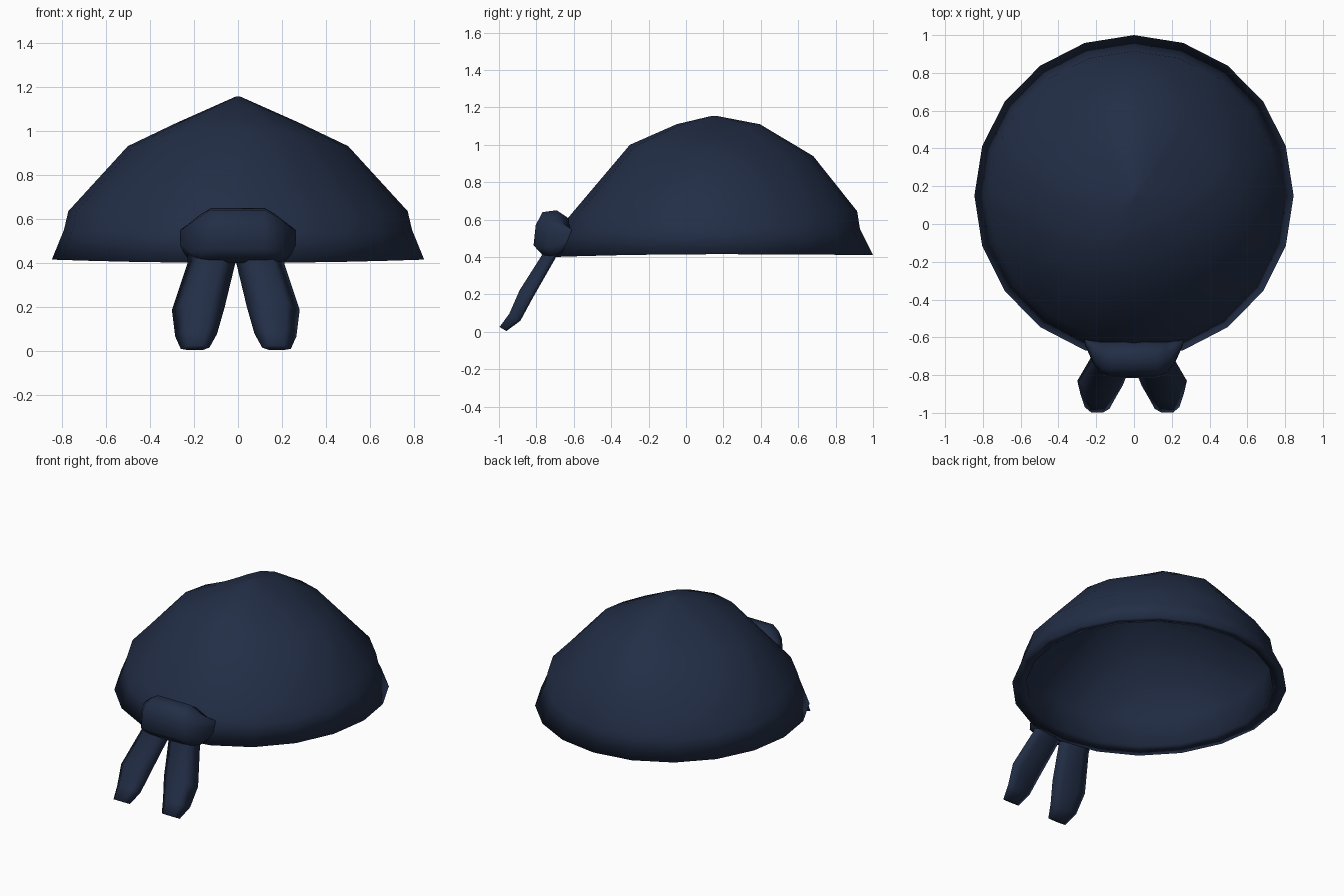
import bpy
import bmesh
from math import sin, cos, pi

cube = bpy.data.objects.get("Cube")
if cube:
    bpy.data.objects.remove(cube)

navy = bpy.data.materials.new("navy_cloth")
navy.use_nodes = True
COLOR = (0.016, 0.027, 0.061, 1)
navy.diffuse_color = COLOR
navy.node_tree.nodes["Principled BSDF"].inputs["Base Color"].default_value = COLOR


def loft(name, rings):
    """Skin a list of equal-length closed rings; cap the open ends."""
    bm = bmesh.new()
    loops = [[bm.verts.new(p) for p in ring] for ring in rings]
    n = len(loops[0])
    for a, b in zip(loops, loops[1:]):
        for i in range(n):
            j = (i + 1) % n
            bm.faces.new((a[i], a[j], b[j], b[i]))
    bm.faces.new(loops[0])
    bm.faces.new(loops[-1])
    bmesh.ops.recalc_face_normals(bm, faces=bm.faces)
    mesh = bpy.data.meshes.new(name)
    bm.to_mesh(mesh)
    bm.free()
    mesh.materials.append(navy)
    mesh.shade_smooth()
    obj = bpy.data.objects.new(name, mesh)
    bpy.context.collection.objects.link(obj)
    return obj


# Head cloth: oval rings that differ at front, sides and back;
# the diagonals are flattened, more so towards the back
def oval(front, side, back, flat, sides=20):
    ring = []
    for i in range(sides):
        s, c = sin(2 * pi * i / sides), cos(2 * pi * i / sides)
        ry, z_end = back if s > 0 else front
        z = side[1] + (z_end - side[1]) * s * s
        k = 1 - flat * (2 * s * c) ** 2 * (1 + 0.5 * s)
        ring.append((side[0] * c * k, 0.15 + ry * s * k, z))
    return ring


# Each row is (radius, height) for front, side and back, then the flattening
CROWN = [
    ((0.78, 0.61), (0.77, 0.635), (0.765, 0.645), 0),
    ((0.45, 1.00), (0.50, 0.93), (0.53, 0.94), 0.075),
    ((0.20, 1.11), (0.28, 1.035), (0.245, 1.11), 0.1),
    ((0.01, 1.155), (0.01, 1.155), (0.01, 1.155), 0),
]
HEM = [
    ((0.765, 0.42), (0.76, 0.43), (0.765, 0.43), 0),
    ((0.86, 0.40), (0.845, 0.415), (0.85, 0.41), 0),
    ((0.81, 0.54), (0.79, 0.55), (0.78, 0.55), 0),
]
GAP = 0.012
lining = [[(r * (1 - GAP), z - GAP) for r, z in row[:3]] + [row[3]]
          for row in reversed(CROWN)]
loft("head_cloth", [oval(*row) for row in lining + HEM + CROWN])


# Knot: a rounded section swept across the front, fading into the cloth at its ends
def knot_section(x, y_front, y_back, z_low, z_high):
    outline = [(0.3, 0), (0, 0.25), (0.06, 0.68), (0.25, 0.96),
               (0.65, 1), (1, 0.82), (0.8, 0.1)]
    return [(x, y_front + u * (y_back - y_front), z_low + v * (z_high - z_low))
            for u, v in outline]


half = [(0.26, -0.64, -0.60, 0.46, 0.55), (0.215, -0.74, -0.62, 0.41, 0.585),
        (0.17, -0.80, -0.625, 0.40, 0.62), (0.12, -0.815, -0.625, 0.40, 0.65)]
stations = [(-h[0], *h[1:]) for h in half] + half[::-1]
loft("knot", [knot_section(*s) for s in stations])


# Hanging tails: flat six-sided strips, outer edge swept back, widening then rounding off
def tail_section(z, inner, outer, y_front, y_back, side):
    points = [(0, (y_front + y_back) / 2), (0.25, y_front), (0.75, y_front),
              (1, y_back - 0.01), (0.75, y_back), (0.25, y_back)]
    return [(side * (inner + u * (outer - inner)) - 0.01, y, z + (y_back - y) * 0.6)
            for u, y in points]


TAIL = [
    (0.47, 0.02, 0.22, -0.76, -0.67),
    (0.39, 0.00, 0.22, -0.76, -0.70),
    (0.18, 0.05, 0.29, -0.89, -0.82),
    (0.06, 0.085, 0.275, -0.945, -0.885),
    (0.004, 0.12, 0.25, -0.997, -0.96),
]
for label, side in (("left", 1), ("right", -1)):
    loft(label + "_tail", [tail_section(*row, side) for row in TAIL])
